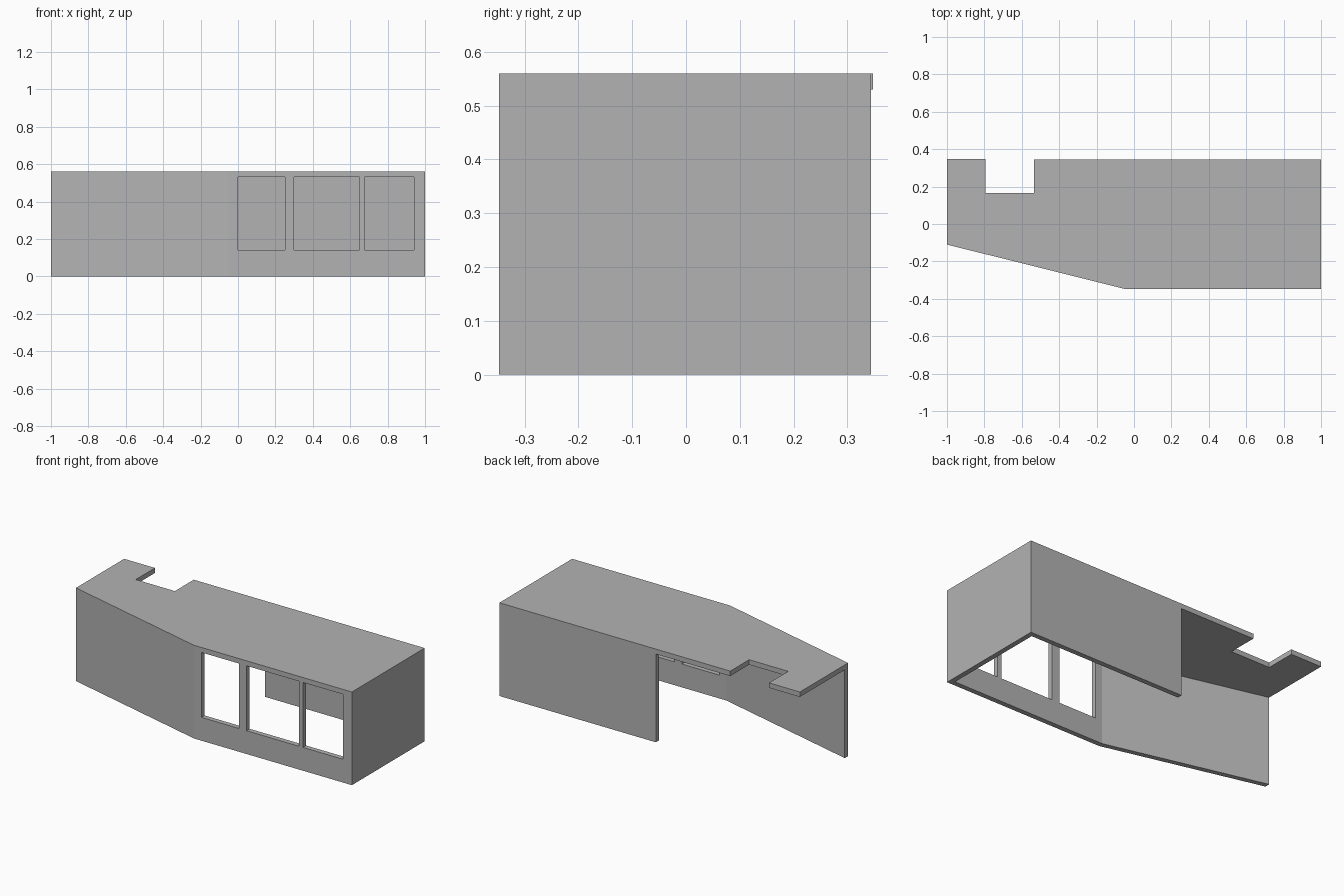
import bpy
import bmesh

cube = bpy.data.objects.get("Cube")
if cube:
    bpy.data.objects.remove(cube, do_unlink=True)

HEIGHT, THICK = 0.56, 0.03
CEILING = HEIGHT - THICK

grey = bpy.data.materials.new("plain_grey")
grey.use_nodes = True
colour = (0.45, 0.45, 0.45, 1)
grey.diffuse_color = colour
grey.node_tree.nodes["Principled BSDF"].inputs["Base Color"].default_value = colour


def prism(name, outline, z0, z1):
    """Extrude a plan outline from z0 up to z1."""
    bm = bmesh.new()
    base = bm.faces.new([bm.verts.new((x, y, z0)) for x, y in outline])
    new = bmesh.ops.extrude_face_region(bm, geom=[base])["geom"]
    top = [v for v in new if isinstance(v, bmesh.types.BMVert)]
    bmesh.ops.translate(bm, verts=top, vec=(0, 0, z1 - z0))
    bmesh.ops.recalc_face_normals(bm, faces=bm.faces)
    mesh = bpy.data.meshes.new(name)
    bm.to_mesh(mesh)
    bm.free()
    mesh.materials.append(grey)
    obj = bpy.data.objects.new(name, mesh)
    bpy.context.collection.objects.link(obj)
    return obj


def cut(target, cutter):
    """Subtract a hidden cutter from the target."""
    mod = target.modifiers.new(cutter.name, "BOOLEAN")
    mod.operation = "DIFFERENCE"
    mod.solver = "EXACT"
    mod.object = cutter
    cutter.hide_render = True
    cutter.hide_viewport = True
    cutter.display_type = "WIRE"


# Building shell: angled front wall, notched back edge
shell = prism("building_shell", [
    (-1, -0.11), (-0.05, -0.347), (1, -0.347), (1, 0.344),
    (-0.535, 0.344), (-0.535, 0.165), (-0.795, 0.165),
    (-0.795, 0.347), (-1, 0.347)], 0, HEIGHT)

# Hollow interior, open below, at the left end and along part of the back
cut(shell, prism("interior_cutter", [
    (-1.1, -0.054), (-0.046, -0.317), (0.97, -0.317), (0.97, 0.314),
    (-0.04, 0.314), (-0.04, 0.45), (-1.1, 0.45)], -0.1, CEILING))

# Three window openings in the front wall
for i, (x0, x1) in enumerate([(0.0, 0.25), (0.3, 0.65), (0.675, 0.94)]):
    cut(shell, prism(f"window_cutter_{i + 1}", [
        (x0, -0.45), (x1, -0.45), (x1, -0.25), (x0, -0.25)], 0.14, CEILING))
